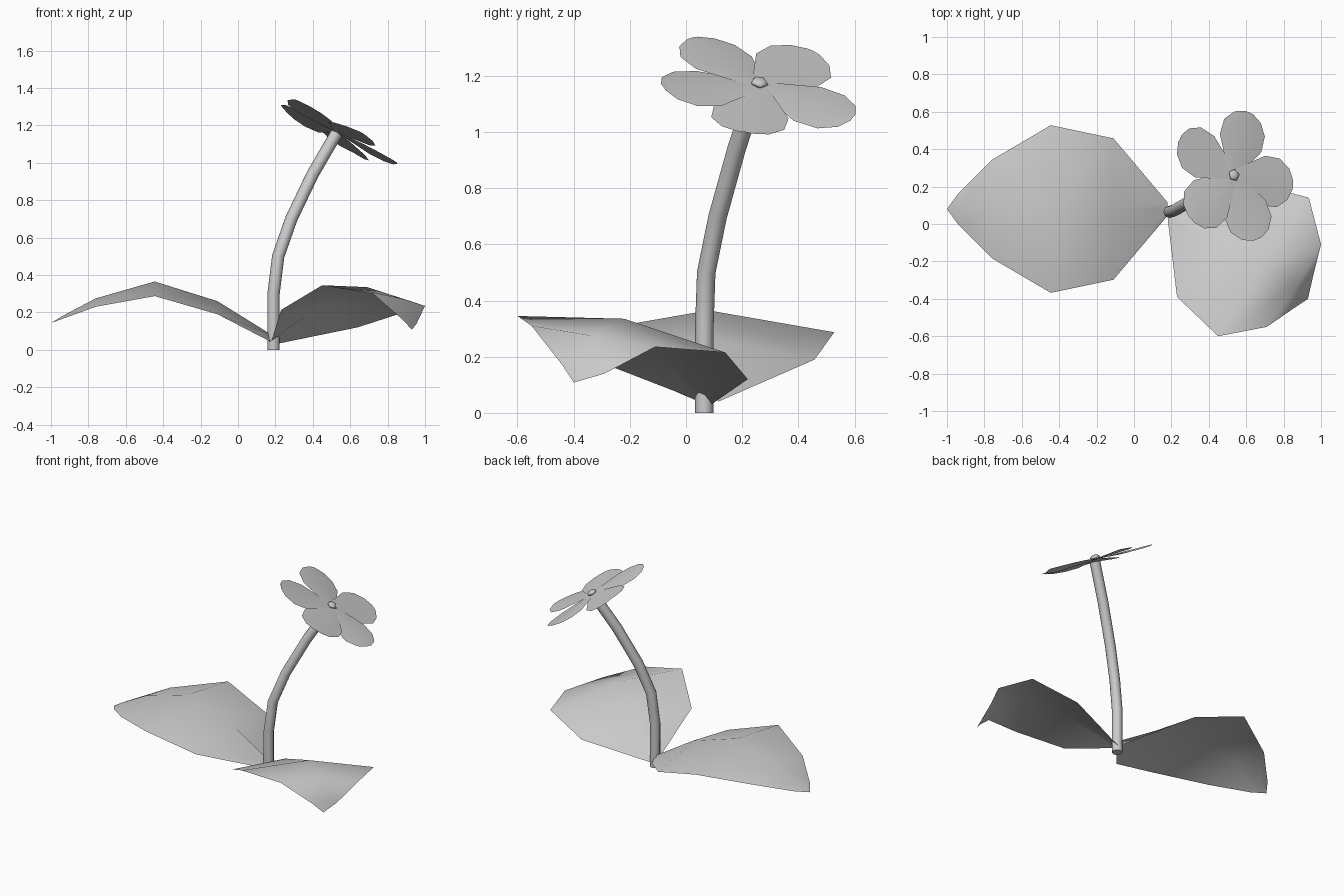
import bpy, math
from mathutils import Vector, Matrix

if "Cube" in bpy.data.objects:
    bpy.data.objects.remove(bpy.data.objects["Cube"])


def add_mesh(name, verts, faces, angle=60):
    me = bpy.data.meshes.new(name)
    me.from_pydata(verts, [], faces)
    me.update()
    ob = bpy.data.objects.new(name, me)
    bpy.context.collection.objects.link(ob)
    bpy.context.view_layer.objects.active = ob
    ob.select_set(True)
    if sum(p.normal.z for p in me.polygons) < 0:
        me.flip_normals()
    bpy.ops.object.shade_smooth_by_angle(angle=math.radians(angle))
    ob.select_set(False)
    return ob


def strip(rows):
    # grid of quads over rows of left edge, midrib, right edge
    verts = [p for r in rows for p in r]
    faces = [(a, a + 1, a + 4, a + 3) for i in range(len(rows) - 1)
             for a in (i * 3, i * 3 + 1)]
    return verts, faces


def leaf(name, rows, tip):
    verts, faces = strip(rows)
    t = len(verts)
    faces += [(t - 3, t - 2, t), (t - 2, t - 1, t)]
    return add_mesh(name, verts + [tip], faces)


# left leaf: symmetric about its midrib (x, half width, midrib z, edge z)
stations = [(0.18, 0.035, 0.08, 0.04), (-0.11, 0.378, 0.26, 0.19),
            (-0.445, 0.448, 0.365, 0.287), (-0.76, 0.263, 0.275, 0.23),
            (-0.94, 0.083, 0.18, 0.165)]
leaf("left_leaf", [((x, 0.08 + w, e), (x, 0.08, m), (x, 0.08 - w, e))
                   for x, w, m, e in stations], (-1.0, 0.08, 0.143))

# right leaf: same pattern, twisted and drooping
leaf("right_leaf", [
    ((0.18, 0.03, 0.05), (0.2, 0.06, 0.06), (0.2, 0.09, 0.03)),
    ((0.23, -0.39, 0.213), (0.43, -0.1, 0.23), (0.64, 0.22, 0.12)),
    ((0.45, -0.6, 0.345), (0.69, -0.22, 0.335), (0.935, 0.14, 0.215)),
    ((0.71, -0.55, 0.31), (0.87, -0.335, 0.275), (1.0, -0.11, 0.235)),
    ((0.87, -0.44, 0.17), (0.92, -0.36, 0.16), (0.955, -0.29, 0.14)),
], (0.93, -0.4, 0.108))

# stem: tube along a bent path
cu = bpy.data.curves.new("stem", 'CURVE')
cu.dimensions = '3D'
cu.bevel_depth = 0.033
cu.bevel_resolution = 2
cu.use_fill_caps = True
path = [(0.19, 0.065, 0), (0.19, 0.065, 0.3), (0.215, 0.072, 0.5),
        (0.285, 0.113, 0.7), (0.4, 0.18, 0.94), (0.525, 0.25, 1.155)]
sp = cu.splines.new('POLY')
sp.points.add(len(path) - 1)
for p, co in zip(sp.points, path):
    p.co = (*co, 1)
bpy.context.collection.objects.link(bpy.data.objects.new("stem", cu))

# flower frame: tilted plane facing up and to the right
centre = Vector((0.53, 0.26, 1.168))
n = Vector((0.555, 0.195, 1)).normalized()
v = Vector((0.09, 0.35, 0))
v = (v - n * v.dot(n)).normalized()
u = v.cross(n)
frame = Matrix.Translation(centre) @ Matrix((u, v, n)).transposed().to_4x4()

# petals: five slightly uneven copies of one half profile (distance, half width)
profile = [(0.0, 0.03), (0.1, 0.085), (0.19, 0.135),
           (0.28, 0.132), (0.34, 0.085), (0.365, 0.025)]
for k, nudge in enumerate((-8, -2, 0, -4, -13)):
    rot = Matrix.Rotation(math.radians(72 * k + nudge), 4, 'Z')
    rot = rot @ Matrix.Rotation(math.radians(3), 4, 'Y')
    rows = [[frame @ rot @ Vector((s * w, r, -0.08 * abs(s) * w))
             for s in (-1, 0, 1)] for r, w in profile]
    add_mesh(f"petal_{k + 1}", *strip(rows))

# flower centre: small flattened bead
bpy.ops.mesh.primitive_uv_sphere_add(segments=5, ring_count=4, radius=0.033)
ob = bpy.context.object
ob.name = "flower_centre"
ob.matrix_world = (frame @ Matrix.Translation((0, 0, 0.01))
                   @ Matrix.Diagonal((1, 1, 0.5, 1)))
bpy.ops.object.shade_smooth()
